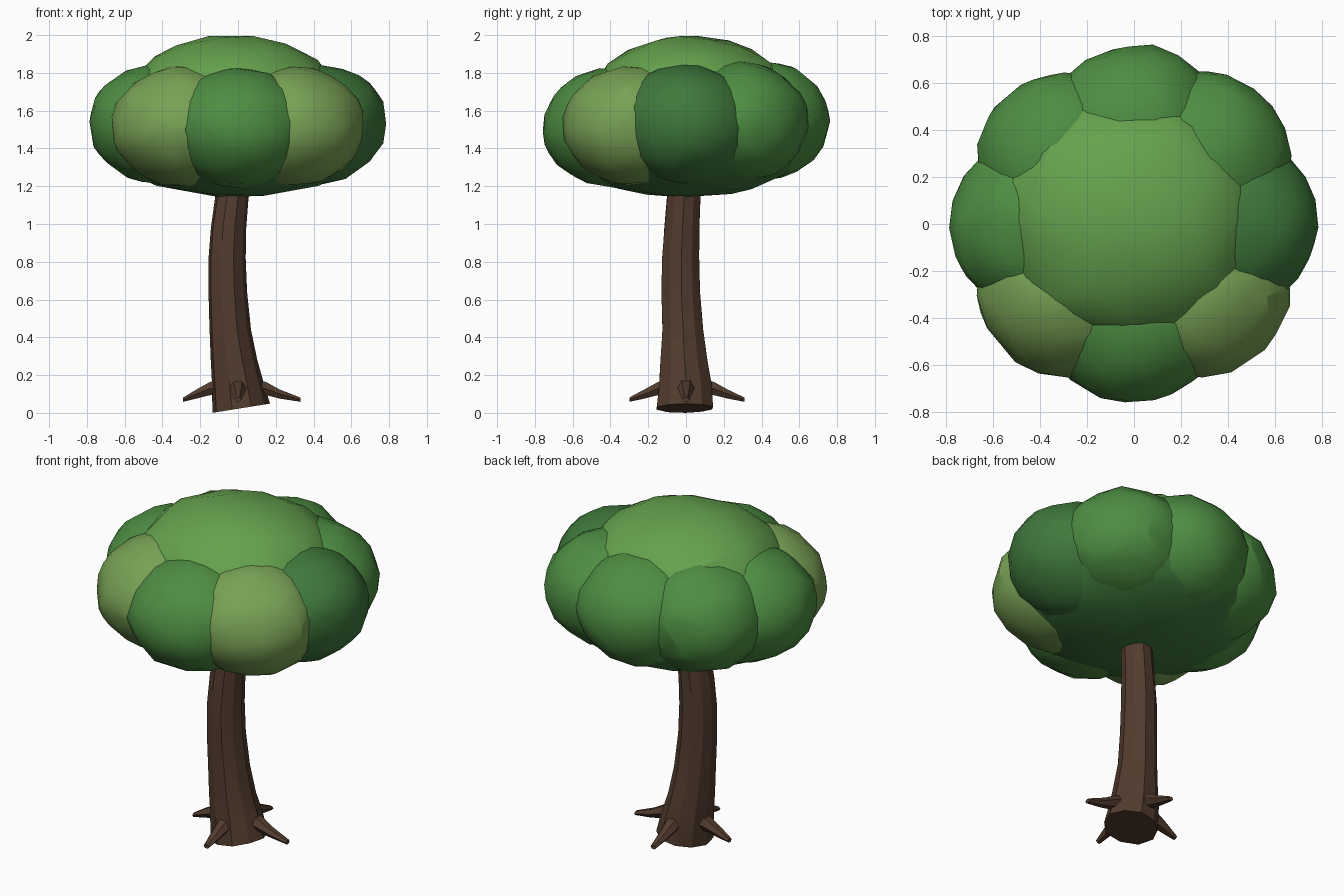
import bpy, bmesh, math, random
from math import cos, sin, radians
from mathutils import Vector, noise

if "Cube" in bpy.data.objects:
    bpy.data.objects.remove(bpy.data.objects["Cube"])

random.seed(4)


def material(name, rgb):
    m = bpy.data.materials.new(name)
    m.diffuse_color = (*rgb, 1)
    m.use_nodes = True
    m.node_tree.nodes["Principled BSDF"].inputs["Base Color"].default_value = m.diffuse_color
    return m


BARK = material("bark", (0.085, 0.045, 0.027))
TOP = material("leaf_top", (0.13, 0.36, 0.075))
MID = material("leaf_mid", (0.075, 0.27, 0.055))
DARK = material("leaf_dark", (0.05, 0.19, 0.045))
LIGHT = material("leaf_light", (0.19, 0.36, 0.09))


def finish(bm, name, mat, angle):
    bmesh.ops.recalc_face_normals(bm, faces=bm.faces)
    me = bpy.data.meshes.new(name)
    bm.to_mesh(me)
    bm.free()
    ob = bpy.data.objects.new(name, me)
    bpy.context.collection.objects.link(ob)
    me.materials.append(mat)
    bpy.ops.object.select_all(action='DESELECT')
    ob.select_set(True)
    bpy.context.view_layer.objects.active = ob
    bpy.ops.object.shade_smooth_by_angle(angle=radians(angle))
    return ob


def leaf_clump(name, centre, radii, mat):
    """Ellipsoid with lumpy, slightly faceted surface."""
    bm = bmesh.new()
    bmesh.ops.create_icosphere(bm, subdivisions=4, radius=1)
    c = Vector(centre)
    for v in bm.verts:
        p = Vector(a * b for a, b in zip(v.co, radii))
        lump = 0.035 * noise.noise((p + c) * 5) + 0.025 * noise.noise((p + c) * 13)
        v.co = c + p * (1 + lump)
    # thin out the even grid into irregular facets
    ob = finish(bm, name, mat, 14)
    dec = ob.modifiers.new("facets", 'DECIMATE')
    dec.ratio = 0.22
    return ob


def loft(name, rings, mat, angle=25):
    """Skin a list of equal-length vertex rings and cap both ends."""
    bm = bmesh.new()
    vs = [[bm.verts.new(p) for p in ring] for ring in rings]
    n = len(vs[0])
    for a, b in zip(vs, vs[1:]):
        for i in range(n):
            j = (i + 1) % n
            bm.faces.new((a[i], a[j], b[j], b[i]))
    bm.faces.new(vs[0])
    bm.faces.new(vs[-1])
    return finish(bm, name, mat, angle)


# Trunk: leaning, tapered, uneven sides, sloping base
SIDES = 10
bark = [random.uniform(0.93, 1.07) for _ in range(SIDES)]
path = [(0.02, 0.0, 0.022, 0.155), (0.0, 0.0, 0.16, 0.142), (-0.02, -0.008, 0.28, 0.127),
        (-0.04, -0.015, 0.44, 0.113), (-0.053, -0.025, 0.64, 0.106), (-0.057, -0.025, 0.82, 0.102),
        (-0.048, -0.018, 0.98, 0.096), (-0.03, -0.01, 1.14, 0.091), (-0.01, 0.0, 1.4, 0.075)]
rings = []
for k, (x, y, z, r) in enumerate(path):
    ring = []
    for i in range(SIDES):
        a = math.tau * i / SIDES
        rr = r * bark[i] * random.uniform(0.98, 1.02)
        px = x + rr * cos(a)
        ring.append((px, y + rr * sin(a), z + (0.16 * px if k == 0 else 0)))
    rings.append(ring)
loft("trunk", rings, BARK)

# Four pointed roots: distance out, height, half width, half height
for name, ang, reach in (("right", 0, 0.33), ("back", 90, 0.31), ("left", 180, 0.29), ("front", 270, 0.30)):
    d = Vector((cos(radians(ang)), sin(radians(ang)), 0))
    s = Vector((-d.y, d.x, 0))
    rings = []
    for out, z, w, h in ((0.06, 0.145, 0.05, 0.055), (0.15, 0.128, 0.043, 0.04),
                         (0.22, 0.1, 0.032, 0.028), (reach, 0.07, 0.018, 0.013)):
        rings.append([d * out + s * (w * cos(t)) + Vector((0, 0, z + h * sin(t)))
                      for t in (math.tau * i / 6 for i in range(6))])
    loft(name + "_root", rings, BARK)

# Crown: underside, ring of clumps, and a lighter cap
leaf_clump("crown_underside", (0.0, 0.0, 1.43), (0.66, 0.64, 0.287), DARK)
ring_mats = [DARK, MID, MID, MID, MID, LIGHT, MID, LIGHT]
for i, mat in enumerate(ring_mats):
    a = math.tau * i / 8
    leaf_clump(f"crown_clump_{i + 1}", (0.41 * cos(a), 0.39 * sin(a), 1.53 + 0.02 * sin(a)),
               (0.375, 0.37, 0.315), mat)
leaf_clump("crown_top", (-0.02, 0.03, 1.65), (0.56, 0.53, 0.345), TOP)
